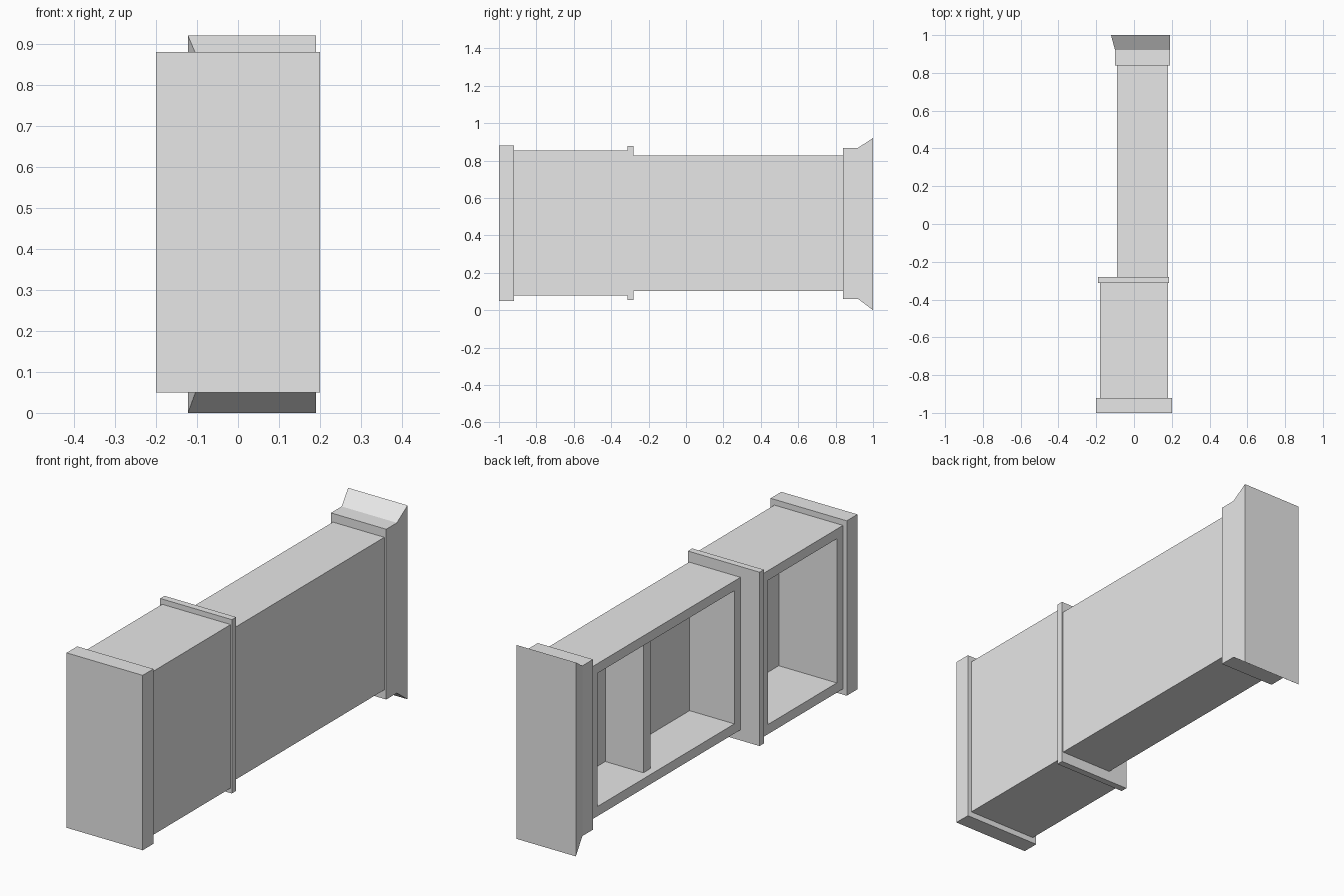
import bpy
import bmesh
from mathutils import Vector

cube = bpy.data.objects.get("Cube")
if cube:
    bpy.data.objects.remove(cube, do_unlink=True)

grey = bpy.data.materials.new("plain grey")
grey.use_nodes = True
grey.diffuse_color = (0.8, 0.8, 0.8, 1)
grey.node_tree.nodes["Principled BSDF"].inputs["Base Color"].default_value = (0.8, 0.8, 0.8, 1)


def box_mesh(x, y, z):
    """Box from (min, max) ranges on each axis."""
    bm = bmesh.new()
    bmesh.ops.create_cube(bm, size=1)
    for v in bm.verts:
        v.co = Vector([r[0] if c < 0 else r[1] for c, r in zip(v.co, (x, y, z))])
    bm.normal_update()
    return bm


def face_towards(bm, direction):
    return max(bm.faces, key=lambda f: f.normal.dot(Vector(direction)))


def extrude(bm, face):
    """Extrude one face in place and return its new cap."""
    new = bmesh.ops.extrude_discrete_faces(bm, faces=[face])
    return new["faces"][0]


def finish(name, bm):
    bmesh.ops.recalc_face_normals(bm, faces=bm.faces[:])
    mesh = bpy.data.meshes.new(name)
    bm.to_mesh(mesh)
    bm.free()
    mesh.materials.append(grey)
    obj = bpy.data.objects.new(name, mesh)
    bpy.context.collection.objects.link(obj)


def solid(name, x, y, z):
    finish(name, box_mesh(x, y, z))


def open_case(name, x, y, z, rim, back_x):
    """Box hollowed from its -x side, leaving a rim and a back wall."""
    bm = box_mesh(x, y, z)
    mouth = face_towards(bm, (-1, 0, 0))
    bmesh.ops.inset_region(bm, faces=[mouth], thickness=rim, use_even_offset=True)
    floor = extrude(bm, mouth)
    for v in floor.verts:
        v.co.x = back_x
    finish(name, bm)


# Front half
solid("front_cap", (-0.2, 0.2), (-1, -0.92), (0.05, 0.88))
open_case("front_case", (-0.18, 0.18), (-0.92, -0.31), (0.077, 0.853), 0.046, 0.125)
solid("middle_collar", (-0.19, 0.186), (-0.312, -0.28), (0.053, 0.878))

# Rear half with its inner divider
open_case("rear_case", (-0.09, 0.18), (-0.28, 0.84), (0.103, 0.827), 0.046, 0.145)
solid("rear_divider", (-0.055, 0.145), (0.345, 0.398), (0.149, 0.781))

# Rear plate flaring out at top, bottom and open side
bm = box_mesh((-0.1, 0.19), (0.84, 0.92), (0.06, 0.868))
end = extrude(bm, face_towards(bm, (0, 1, 0)))
for v in end.verts:
    v.co.y = 1
    v.co.z = 0.92 if v.co.z > 0.4 else 0
    if v.co.x < 0:
        v.co.x = -0.122
finish("rear_flared_plate", bm)
